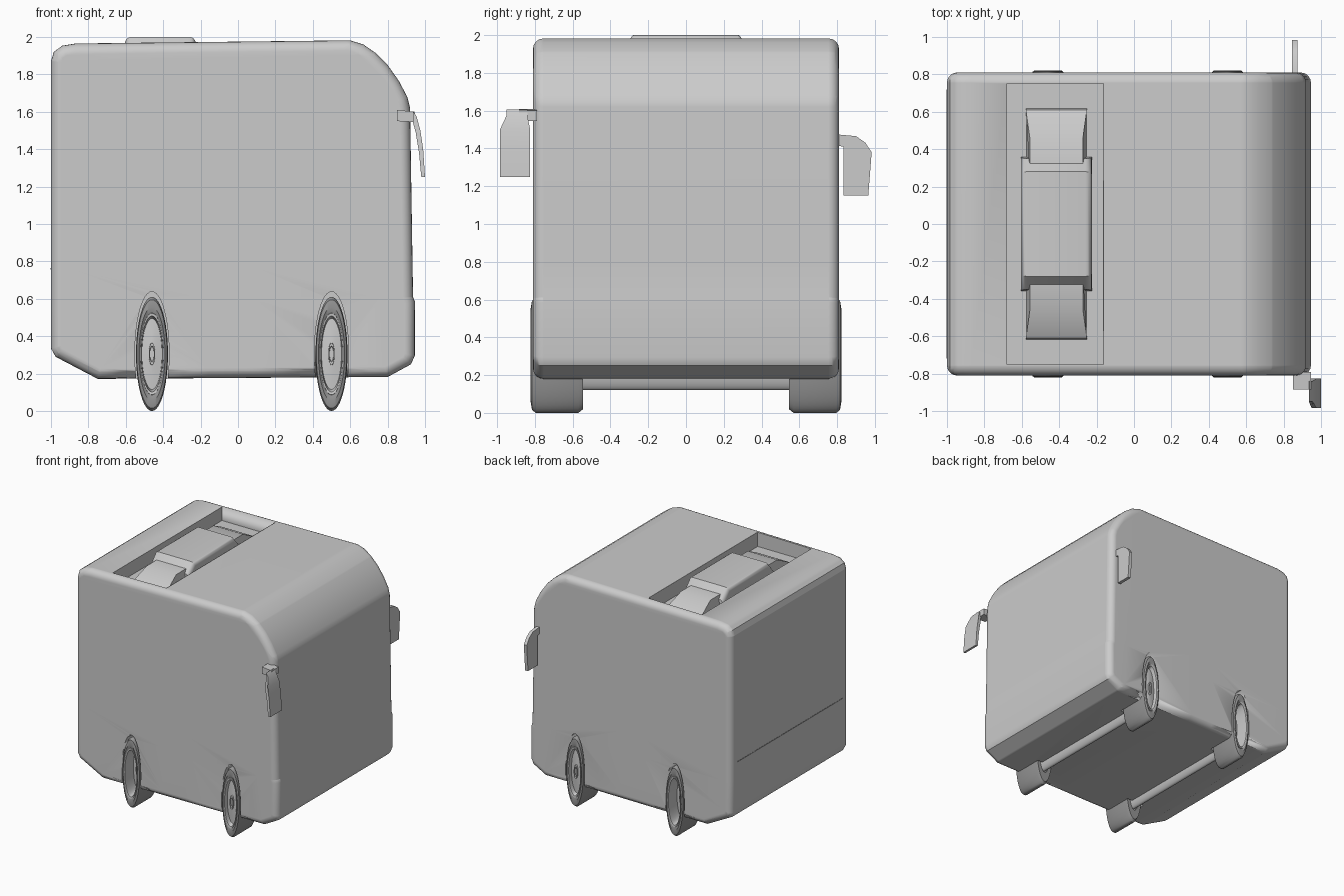
import bpy, bmesh, math
from mathutils import Vector

if "Cube" in bpy.data.objects:
    bpy.data.objects.remove(bpy.data.objects["Cube"])


def material(name, g):
    m = bpy.data.materials.new(name)
    m.diffuse_color = (g, g, g, 1)
    m.use_nodes = True
    m.node_tree.nodes["Principled BSDF"].inputs["Base Color"].default_value = m.diffuse_color
    return m


GLASS, RUBBER = material("dark_glass", 0.52), material("rubber", 0.3)


def finish(bm, name, mats=(), angle=32):
    bmesh.ops.recalc_face_normals(bm, faces=bm.faces)
    me = bpy.data.meshes.new(name)
    bm.to_mesh(me)
    bm.free()
    ob = bpy.data.objects.new(name, me)
    bpy.context.collection.objects.link(ob)
    for m in mats:
        me.materials.append(m)
    bpy.ops.object.select_all(action='DESELECT')
    ob.select_set(True)
    bpy.context.view_layer.objects.active = ob
    bpy.ops.object.shade_smooth_by_angle(angle=math.radians(angle))
    return ob


def prism(pts, axis, lo, hi):
    """Extrude a 2D outline along an axis: 'x' takes (y,z), 'y' takes (x,z)."""
    bm = bmesh.new()
    place = {'x': lambda p, t: (t, p[0], p[1]), 'y': lambda p, t: (p[0], t, p[1])}[axis]
    a, b = ([bm.verts.new(place(p, t)) for p in pts] for t in (lo, hi))
    bm.faces.new(a)
    bm.faces.new(b)
    for i in range(len(pts)):
        j = (i + 1) % len(pts)
        bm.faces.new((a[i], a[j], b[j], b[i]))
    bmesh.ops.recalc_face_normals(bm, faces=bm.faces)
    return bm


def bevel(bm, test, offset, segments):
    edges = [e for e in bm.edges if test(e)]
    bmesh.ops.bevel(bm, geom=edges, offset=offset, segments=segments, profile=0.5,
                    affect='EDGES', clamp_overlap=False)


def box(x0, x1, y0, y1, z0, z1):
    return prism([(x0, z0), (x1, z0), (x1, z1), (x0, z1)], 'y', y0, y1)


def lathe(name, profile, cx, cz, squash, side=1, mats=()):
    """Revolve (radius, y) points about y, squashed along x."""
    bm = bmesh.new()
    n, rings = 48, []
    for r, y in profile:
        rings.append([bm.verts.new((cx + squash * r * math.cos(2 * math.pi * k / n), side * y,
                                    cz + r * math.sin(2 * math.pi * k / n))) for k in range(n)])
    for p, q in zip(rings, rings[1:]):
        for k in range(n):
            bm.faces.new((p[k], p[(k + 1) % n], q[(k + 1) % n], q[k]))
    if profile[0] != profile[-1]:
        bm.faces.new(rings[0])
        bm.faces.new(rings[-1])
    else:
        bmesh.ops.remove_doubles(bm, verts=bm.verts, dist=1e-5)
    return finish(bm, name, mats)


def cut(ob, cutter):
    m = ob.modifiers.new("cut", 'BOOLEAN')
    m.operation, m.solver, m.object = 'DIFFERENCE', 'EXACT', cutter
    bpy.context.view_layer.objects.active = ob
    bpy.ops.object.modifier_apply(modifier=m.name)
    bpy.data.objects.remove(cutter)


# Body shell: side outline extruded across, with rounded side edges
outline = [(-0.75, 0.172), (0.80, 0.182), (0.925, 0.25), (0.945, 0.295), (0.946, 0.585),
           (0.936, 0.61), (0.92, 1.62), (0.905, 1.68), (0.86, 1.765), (0.80, 1.85),
           (0.735, 1.915), (0.67, 1.96), (0.60, 1.982), (-0.87, 1.965), (-0.94, 1.953),
           (-0.985, 1.92), (-1.0, 1.87), (-1.0, 0.335), (-0.975, 0.29)]
bm = prism(outline, 'y', -0.81, 0.81)
bevel(bm, lambda e: abs(e.verts[0].co.y - e.verts[1].co.y) < 1e-6, 0.055, 5)

# Split the shell along the glass outlines
T0, T1, T2 = (-0.96, 1.875), (0.65, 1.905), (0.92, 1.64)
B0, B1 = (0.735, 0.78), (0.76, 0.61)


def above(p, q, c):
    """Which side of the line p-q the point c lies on, in x-z."""
    return (q[0] - p[0]) * (c.z - p[1]) - (q[1] - p[1]) * (c.x - p[0])


lines = [(T0, T1), (T1, T2), (B0, B1)]
cuts = [((p[0], 0, p[1]), (p[1] - q[1], 0, q[0] - p[0])) for p, q in lines]
cuts += [((x, 0, 0), (1, 0, 0)) for x in (-0.96, -0.16, 0.06)]
cuts += [((0, 0, z), (0, 0, 1)) for z in (0.21, 0.61, 0.78, 1.17)]
cuts += [((0, y, 0), (0, 1, 0)) for y in (-0.76, 0.76)]
for co, no in cuts:
    bmesh.ops.bisect_plane(bm, geom=bm.verts[:] + bm.edges[:] + bm.faces[:],
                           plane_co=co, plane_no=Vector(no).normalized(), dist=1e-5)
for f in bm.faces:
    c = f.calc_center_median()
    under = above(T0, T1, c) < 0 and above(T1, T2, c) < 0
    glass = c.x > -0.96 and under and (c.z > 0.78 or (c.z > 0.61 and above(B0, B1, c) > 0))
    door = c.y < -0.8 and -0.16 < c.x < 0.06 and 0.21 < c.z < 0.78
    rear = c.x < -0.99 and abs(c.y) < 0.76 and c.z > 1.17 and under
    f.material_index = 1 if glass or door or rear else 0
body = finish(bm, "bus_body", (material("paint", 0.8), GLASS))

# Roof well and wheel arches
FLOOR, HUB_Z = 1.85, 0.305
cut(body, finish(box(-0.68, -0.165, -0.75, 0.75, FLOOR, 2.2), "roof_cutter"))
for x in (-0.46, 0.50):
    for s in (-1, 1):
        cut(body, lathe("arch_cutter", [(0.333, 0.53), (0.333, 0.9)], x, HUB_Z, 0.275, s))
bpy.context.view_layer.objects.active = body
bpy.ops.object.shade_smooth_by_angle(angle=math.radians(32))
body.modifiers.new("normals", 'WEIGHTED_NORMAL').keep_sharp = True

# Rear engine hatch seam
finish(box(-1.002, -0.99, -0.72, 0.72, 0.757, 0.765), "hatch_seam", (RUBBER,))

# Roof cooling unit and its two end cowls
bm = prism([(-0.36, FLOOR - 0.01), (0.36, FLOOR - 0.01), (0.35, 1.92), (0.28, 2.0),
            (-0.28, 2.0), (-0.35, 1.92)], 'x', -0.605, -0.225)
bevel(bm, lambda e: abs(e.verts[0].co.x - e.verts[1].co.x) < 1e-6
      and min(v.co.z for v in e.verts) > 1.9, 0.035, 4)
finish(bm, "cooling_unit")
for s in (-1, 1):
    bm = prism([(s * 0.25, FLOOR - 0.01), (s * 0.62, FLOOR - 0.01), (s * 0.61, 1.875),
                (s * 0.46, 1.95), (s * 0.25, 1.95)], 'x', -0.578, -0.252)
    for v in bm.verts:
        if v.co.z > 1.94:
            v.co.x = -0.415 + (v.co.x + 0.415) * 0.87
    finish(bm, "cooling_cowl")

# Wheels: tyre, rim with hub (rear rims deeply dished), and axles
for x, dish in ((-0.46, 0.10), (0.50, 0.02)):
    for s in (-1, 1):
        lathe("tyre", [(0.20, 0.545), (0.285, 0.545), (0.305, 0.57), (0.305, 0.795),
                       (0.29, 0.815), (0.25, 0.822), (0.215, 0.812), (0.20, 0.79),
                       (0.20, 0.545)], x, HUB_Z, 0.28, s, (RUBBER,))
        d = 0.805 - dish
        lathe("rim", [(0.205, 0.56), (0.222, 0.80), (0.218, 0.82), (0.203, 0.818),
                      (0.19, d), (0.06, d + 0.008), (0.058, d + 0.022), (0.042, d + 0.022),
                      (0.038, d + 0.01), (0.015, d + 0.01)], x, HUB_Z, 0.28, s)
    lathe("axle", [(0.185, -0.56), (0.185, 0.56)], x, HUB_Z, 0.28)

# Near-side mirror: curved plate hanging from a short arm
plate = [(0.935, 1.605), (0.955, 1.575), (0.975, 1.50), (0.99, 1.40), (1.0, 1.25),
         (0.98, 1.25), (0.968, 1.38), (0.95, 1.49), (0.935, 1.545)]
bm = prism(plate, 'y', -0.985, -0.825)
for v in bm.verts:
    if v.co.z > 1.53:
        v.co.y = -0.95 if v.co.y < -0.9 else -0.84
finish(bm, "near_mirror")
finish(prism([(0.85, 1.55), (0.85, 1.61), (0.945, 1.60), (0.945, 1.545)], 'y', -0.885, -0.79),
       "near_mirror_arm")

# Far-side mirror: flat plate with a shoulder reaching the body
finish(prism([(0.835, 1.15), (0.965, 1.15), (0.983, 1.38), (0.95, 1.43), (0.90, 1.465),
              (0.79, 1.475), (0.79, 1.415), (0.835, 1.41)], 'x', 0.845, 0.873), "far_mirror")
